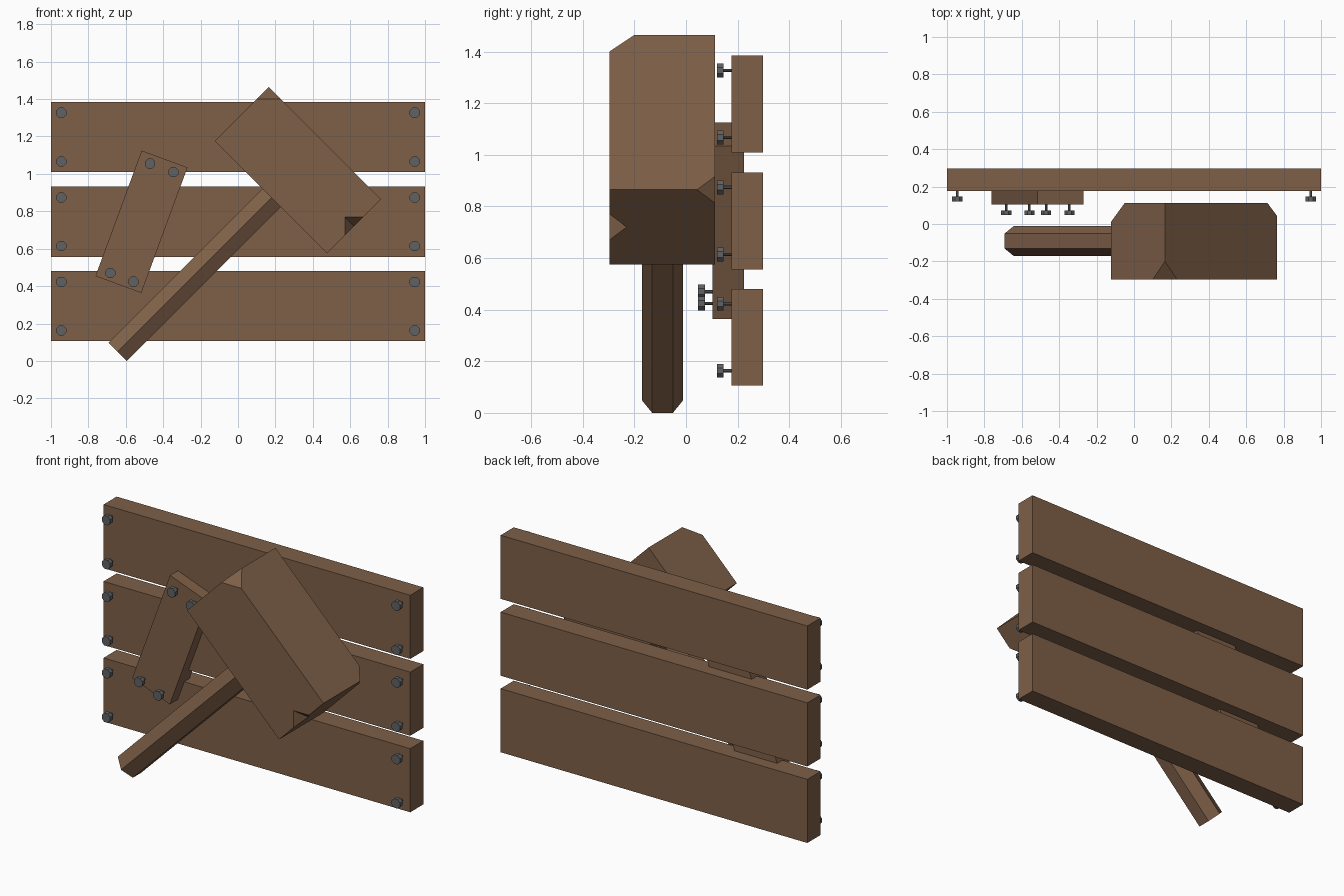
import bpy, bmesh, math
from mathutils import Vector, Matrix

if "Cube" in bpy.data.objects:
    bpy.data.objects.remove(bpy.data.objects["Cube"])


def material(name, rgb):
    m = bpy.data.materials.new(name)
    m.diffuse_color = (*rgb, 1)
    m.use_nodes = True
    m.node_tree.nodes["Principled BSDF"].inputs["Base Color"].default_value = m.diffuse_color
    return m


WOOD = material("brown_wood", (0.21, 0.116, 0.064))
IRON = material("grey_iron", (0.115, 0.12, 0.127))


def finish(name, bm, mat):
    bmesh.ops.recalc_face_normals(bm, faces=bm.faces)
    me = bpy.data.meshes.new(name)
    bm.to_mesh(me)
    bm.free()
    me.materials.append(mat)
    ob = bpy.data.objects.new(name, me)
    bpy.context.collection.objects.link(ob)
    return ob


def board(name, centre, size, tilt=0):
    bm = bmesh.new()
    bmesh.ops.create_cube(bm, size=1, matrix=Matrix.Translation(centre)
                          @ Matrix.Rotation(tilt, 4, 'Y') @ Matrix.Diagonal((*size, 1)))
    return finish(name, bm, WOOD)


def bolt(name, x, z, y_face):
    """Octagonal head standing off the wood on a thin shank."""
    bm = bmesh.new()
    for radius, y0, y1 in ((0.029, -0.058, -0.032), (0.007, -0.034, 0.03)):
        bmesh.ops.create_cone(
            bm, cap_ends=True, segments=8, radius1=radius, radius2=radius, depth=y1 - y0,
            matrix=Matrix.Translation((x, y_face + (y0 + y1) / 2, z))
            @ Matrix.Rotation(math.pi / 2, 4, 'X') @ Matrix.Rotation(math.pi / 8, 4, 'Z'))
    return finish(name, bm, IRON)


def hull(name, points, mat):
    bm = bmesh.new()
    for p in points:
        bm.verts.new(p)
    bmesh.ops.convex_hull(bm, input=bm.verts[:])
    bmesh.ops.dissolve_limit(bm, angle_limit=0.01, verts=bm.verts[:], edges=bm.edges[:])
    return finish(name, bm, mat)


# Three horizontal planks with bolts at each end
for i, z in enumerate((0.293, 0.744, 1.197)):
    board(f"plank_{i + 1}", (0, 0.237, z), (2, 0.122, 0.375))
    for sx in (-1, 1):
        for dz in (-0.13, 0.13):
            bolt("plank_bolt", sx * 0.945, z + dz, 0.178)

# Slanted brace sunk into the planks
board("brace", (-0.516, 0.164, 0.744), (0.261, 0.122, 0.715), math.radians(20.2))
for x, z in ((-0.47, 1.055), (-0.346, 1.009), (-0.683, 0.47), (-0.559, 0.424)):
    bolt("brace_bolt", x, z, 0.105)

# Mallet head: tilted block with three chipped corners
F, B = -0.297, 0.113
top, left, bottom, right = (0.165, 1.465), (-0.124, 1.175), (0.476, 0.575), (0.765, 0.865)
pts = [(x, y, z) for x, z in (top, left, bottom, right) for y in (F, B)
       if (x, z, y) not in ((*top, F), (*left, B), (*right, B))]
pts += [(0.165, -0.2, 1.465), (0.10, F, 1.40), (0.23, F, 1.40)]
pts += [(-0.124, 0.01, 1.175), (-0.049, B, 1.25), (-0.049, B, 1.10)]
pts += [(0.765, 0.043, 0.865), (0.713, B, 0.917), (0.713, B, 0.813)]
head = hull("mallet_head", pts, WOOD)

# V-shaped nick in the striking edge
c, d = Vector((0.571, F, 0.77)), Vector((0.6205, -0.23, 0.72))
mid = (c + d) / 2
nick = [mid + 2 * (Vector(p) - mid) for p in (c, d, (0.571, F, 0.67), (0.67, F, 0.77))]
cutter = hull("nick_cutter", nick, WOOD)
cutter.hide_render = True
mod = head.modifiers.new("nick", 'BOOLEAN')
mod.operation, mod.object, mod.solver = 'DIFFERENCE', cutter, 'EXACT'
bpy.context.view_layer.objects.active = head
bpy.ops.object.modifier_apply(modifier="nick")
bpy.data.objects.remove(cutter)

# Hexagonal handle running up into the head
start, end = Vector((-0.643, -0.091, 0.049)), Vector((0.30, -0.091, 0.992))
bm = bmesh.new()
for p in (start, end):
    for k in range(6):
        a = k * math.pi / 3
        s = 0.08 * math.sin(a) / math.sqrt(2)
        bm.verts.new(p + Vector((-s, 0.08 * math.cos(a), s)))
bmesh.ops.convex_hull(bm, input=bm.verts[:])
bmesh.ops.dissolve_limit(bm, angle_limit=0.01, verts=bm.verts[:], edges=bm.edges[:])
finish("mallet_handle", bm, WOOD)
